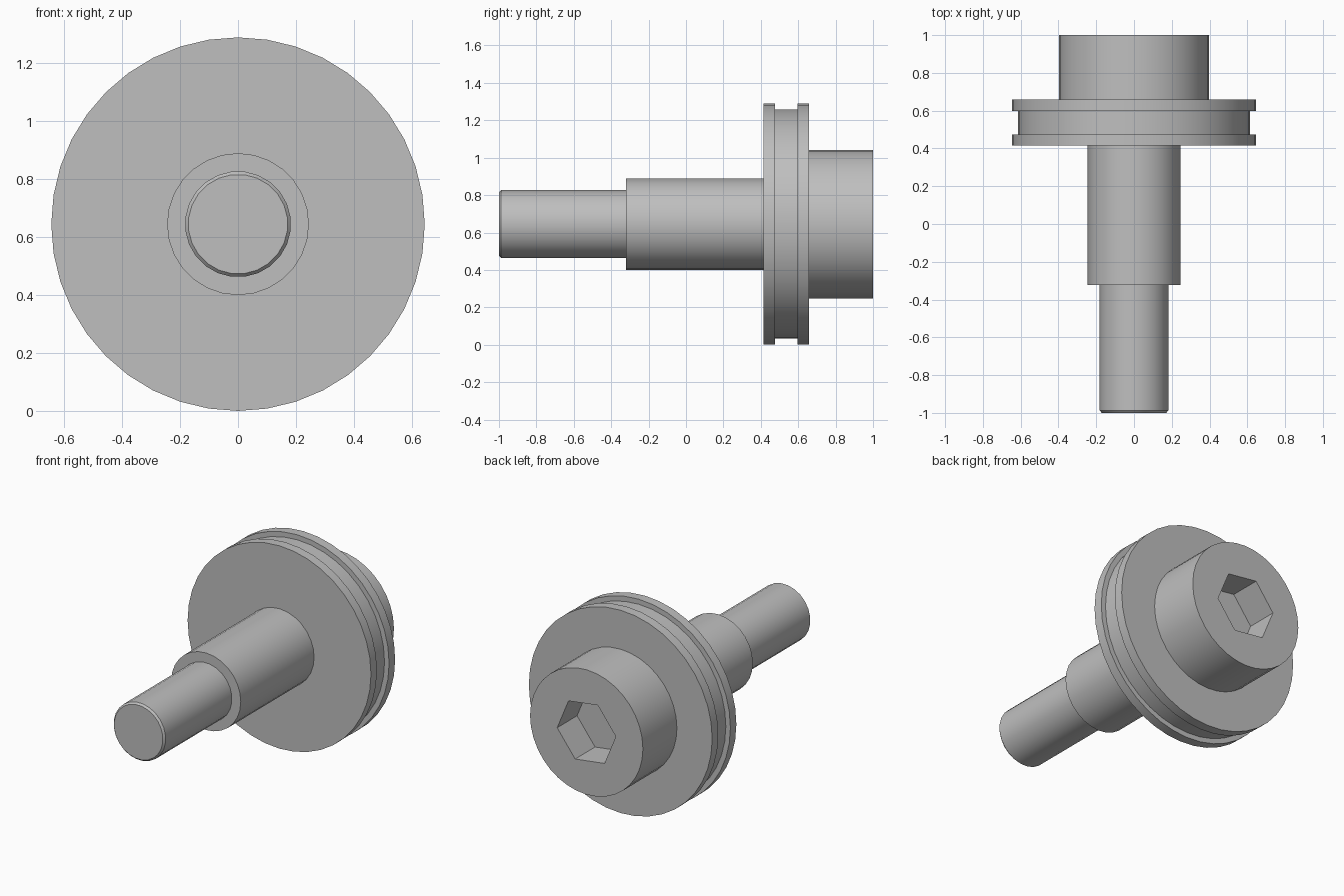
import bpy, bmesh, math
from mathutils import Matrix

cube = bpy.data.objects.get("Cube")
if cube:
    bpy.data.objects.remove(cube, do_unlink=True)

AXIS_Z = 0.645

steel = bpy.data.materials.new("grey_steel")
steel.use_nodes = True
GREY = (0.52, 0.52, 0.52, 1)
steel.diffuse_color = GREY
steel.node_tree.nodes["Principled BSDF"].inputs["Base Color"].default_value = GREY


def turned(name, profile, sides, turn=0):
    """Solid of revolution about the y axis from (y, radius) pairs."""
    bm = bmesh.new()
    rings = []
    for y, r in profile:
        angles = [math.radians(turn) + 2 * math.pi * i / sides for i in range(sides)]
        rings.append([bm.verts.new((r * math.cos(a), y, AXIS_Z + r * math.sin(a)))
                      for a in angles])
    for a, b in zip(rings, rings[1:]):
        for i in range(sides):
            j = (i + 1) % sides
            bm.faces.new((a[i], a[j], b[j], b[i]))
    bm.faces.new(rings[0])
    bm.faces.new(rings[-1])
    bmesh.ops.recalc_face_normals(bm, faces=bm.faces)
    mesh = bpy.data.meshes.new(name)
    bm.to_mesh(mesh)
    bm.free()
    mesh.materials.append(steel)
    obj = bpy.data.objects.new(name, mesh)
    bpy.context.collection.objects.link(obj)
    return obj


def activate(obj):
    bpy.ops.object.select_all(action='DESELECT')
    obj.select_set(True)
    bpy.context.view_layer.objects.active = obj


# Chamfered front pin and the thicker shoulder behind it
pin = turned("front_pin", [(-1, 0.172), (-0.988, 0.183), (-0.32, 0.183)], 24, 7.5)
shoulder = turned("shoulder", [(-0.322, 0.245), (0.42, 0.245)], 28)

# Grooved flange
flange = turned("grooved_flange", [
    (0.415, 0.645), (0.475, 0.645), (0.475, 0.613),
    (0.597, 0.613), (0.597, 0.645), (0.658, 0.645)], 40)

# Head with a hexagonal socket
head = turned("head", [(0.65, 0.397), (1, 0.397)], 36)
socket = turned("socket_cutter", [(0.8, 0.208), (1.1, 0.208)], 6, -7.5)
activate(head)
cut = head.modifiers.new("hex_socket", 'BOOLEAN')
cut.operation = 'DIFFERENCE'
cut.solver = 'EXACT'
cut.object = socket
bpy.ops.object.modifier_apply(modifier=cut.name)
bpy.data.objects.remove(socket, do_unlink=True)

# Smooth walls with crisp edges
for part in (pin, shoulder, flange, head):
    activate(part)
    bpy.ops.object.shade_smooth_by_angle(angle=math.radians(30))
